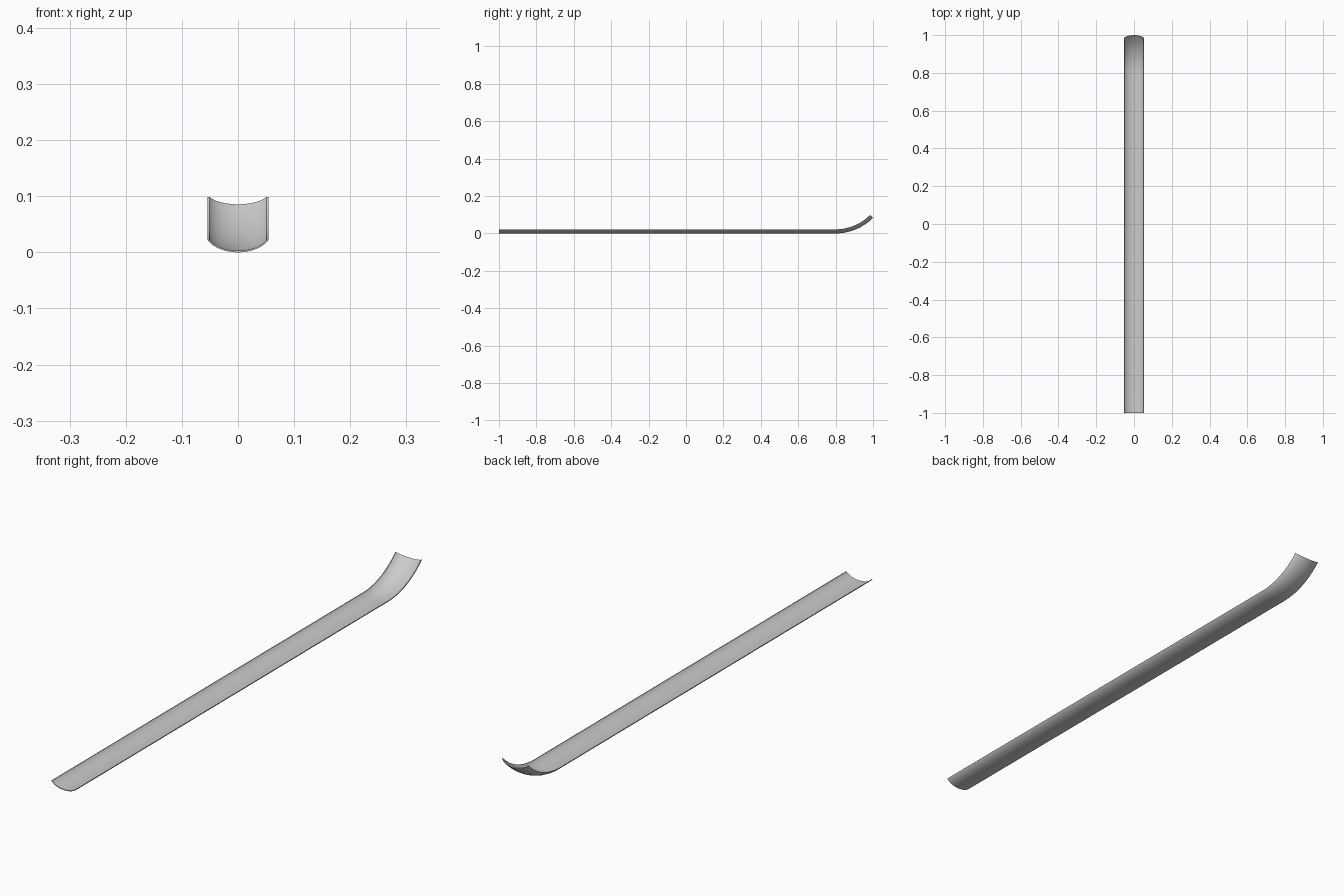
import bpy, bmesh
from math import sin, cos, radians

if "Cube" in bpy.data.objects:
    bpy.data.objects.remove(bpy.data.objects["Cube"])

HALF_W, DEPTH, THICK = 0.054, 0.022, 0.003
BEND_R, BEND = 0.285, radians(45)
N = 24


# Trough cross-section: elliptical arc, outer side then inner side back
def arc(half_w, depth, lift):
    t_max = radians(68)
    a, b = half_w / sin(t_max), (depth - lift) / (1 - cos(t_max))
    ts = [t_max * (2 * i / N - 1) for i in range(N + 1)]
    return [(a * sin(t), lift + b * (1 - cos(t))) for t in ts]


section = arc(HALF_W, DEPTH, 0) + arc(HALF_W - THICK, DEPTH, THICK)[::-1]

# Path stations (y, z, pitch): long straight run, then the upturned tip
y_bend = 1 - BEND_R * sin(BEND)
stations = [(-1, 0, 0)]
for i in range(17):
    p = BEND * i / 16
    stations.append((y_bend + BEND_R * sin(p), BEND_R * (1 - cos(p)), p))

# Sweep the section along the path
bm = bmesh.new()
rings = [[bm.verts.new((x, y - h * sin(p), z + h * cos(p))) for x, h in section]
         for y, z, p in stations]
count = len(section)
for r0, r1 in zip(rings, rings[1:]):
    for i in range(count):
        j = (i + 1) % count
        bm.faces.new((r0[i], r0[j], r1[j], r1[i]))

# End caps as strips between outer and inner arcs
for ring in (rings[0], rings[-1]):
    for i in range(N):
        bm.faces.new((ring[i], ring[i + 1], ring[count - 2 - i], ring[count - 1 - i]))
bmesh.ops.recalc_face_normals(bm, faces=bm.faces)

mesh = bpy.data.meshes.new("curved_runner")
bm.to_mesh(mesh)
bm.free()
runner = bpy.data.objects.new("curved_runner", mesh)
bpy.context.collection.objects.link(runner)
bpy.context.view_layer.objects.active = runner
runner.select_set(True)
bpy.ops.object.shade_smooth_by_angle(angle=radians(30))
